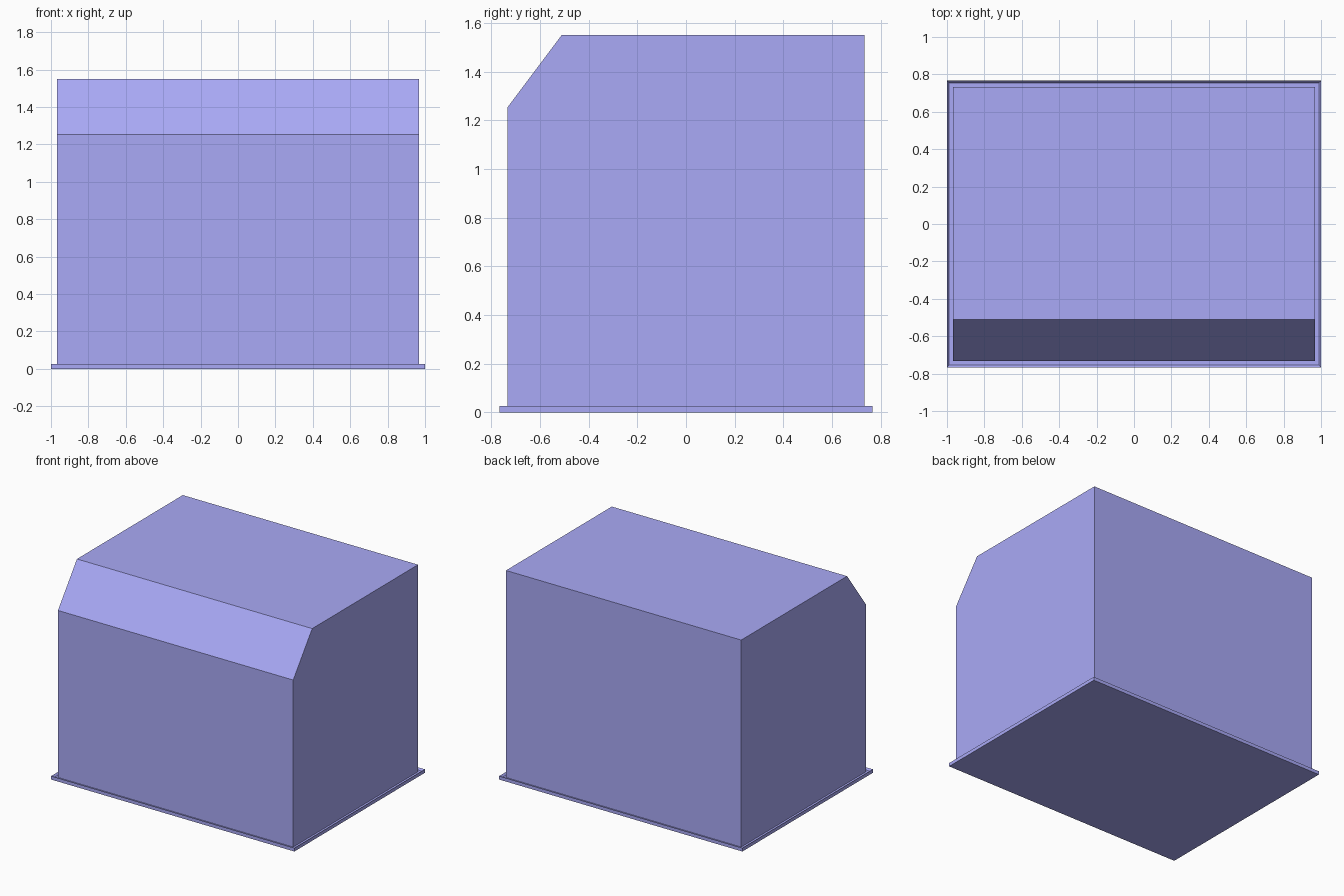
import bpy, bmesh

if "Cube" in bpy.data.objects:
    bpy.data.objects.remove(bpy.data.objects["Cube"])

mat = bpy.data.materials.new("soft_violet")
mat.diffuse_color = (0.4, 0.4, 0.93, 1)
mat.use_nodes = True
mat.node_tree.nodes["Principled BSDF"].inputs["Base Color"].default_value = mat.diffuse_color


def finish(name, bm):
    bmesh.ops.recalc_face_normals(bm, faces=bm.faces)
    mesh = bpy.data.meshes.new(name)
    bm.to_mesh(mesh)
    bm.free()
    mesh.materials.append(mat)
    obj = bpy.data.objects.new(name, mesh)
    bpy.context.collection.objects.link(obj)
    return obj


# Base tray: thin slab with a shallow recess inside a narrow raised rim
HX, HY, THICK = 1.0, 0.766, 0.026
RIM, FLOOR = 0.016, 0.012
bm = bmesh.new()
bmesh.ops.create_cube(bm, size=1)
for v in bm.verts:
    v.co = (v.co.x * 2 * HX, v.co.y * 2 * HY, (v.co.z + 0.5) * THICK)
top = max(bm.faces, key=lambda f: f.calc_center_median().z)
bmesh.ops.inset_region(bm, faces=[top], thickness=RIM)
for v in top.verts:
    v.co.z = FLOOR
finish("base_tray", bm)

# Housing: side profile with a sloped front top edge, extruded across x
BX, BY, TOP = 0.967, 0.733, 1.55
profile = [(-BY, FLOOR), (BY, FLOOR), (BY, TOP), (-0.51, TOP), (-BY, 1.253)]
bm = bmesh.new()
side = bm.faces.new([bm.verts.new((-BX, y, z)) for y, z in profile])
ext = bmesh.ops.extrude_face_region(bm, geom=[side], use_keep_orig=True)
bmesh.ops.translate(bm, vec=(2 * BX, 0, 0),
                    verts=[g for g in ext["geom"] if isinstance(g, bmesh.types.BMVert)])
finish("housing", bm)
